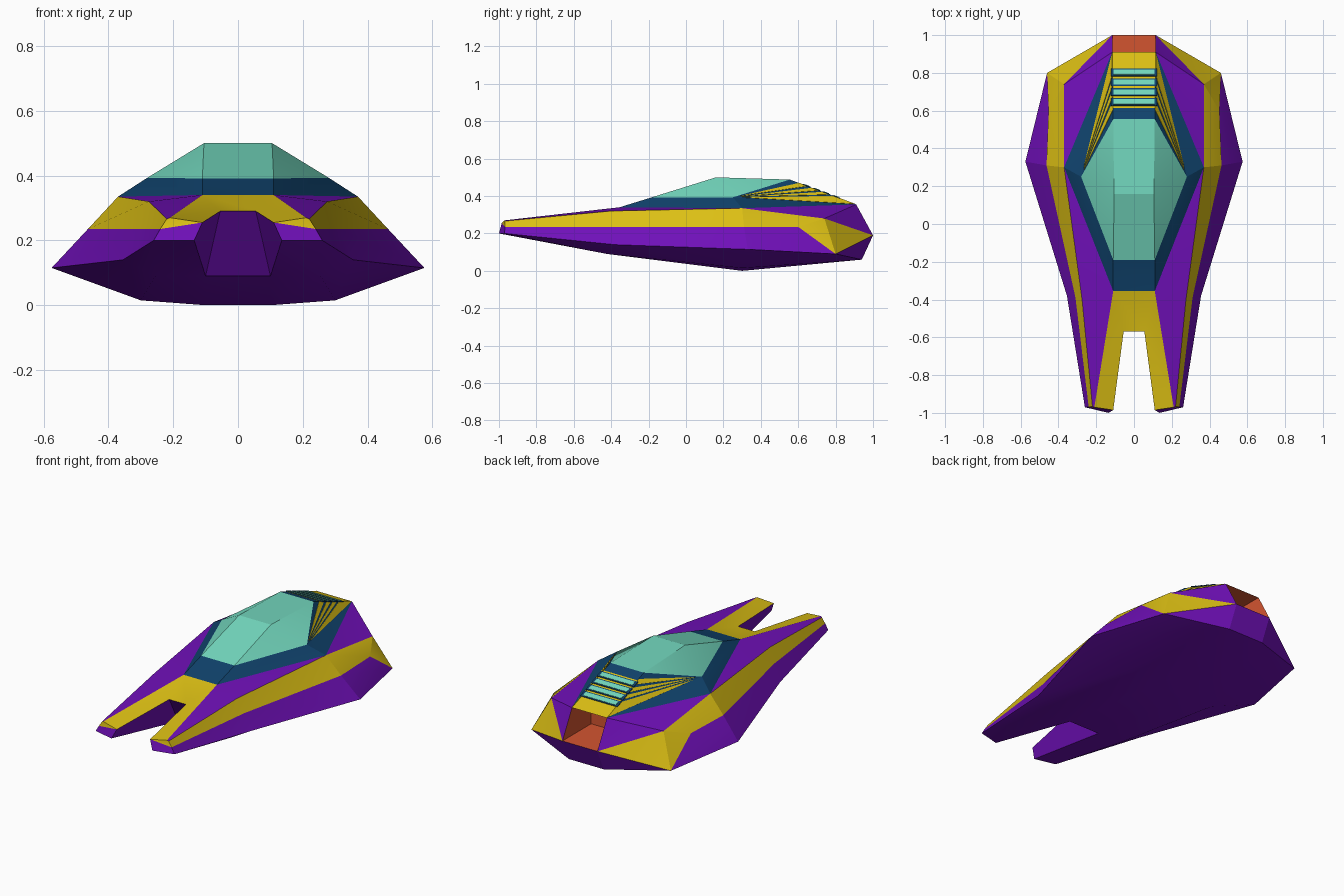
import bpy, bmesh, math
from mathutils import Vector

if "Cube" in bpy.data.objects:
    bpy.data.objects.remove(bpy.data.objects["Cube"])

# Flat colours (linear)
COLOURS = {
    "purple": (0.16, 0.005, 0.48), "yellow": (0.71, 0.52, 0.007),
    "dark_blue": (0.005, 0.055, 0.15), "teal": (0.17, 0.68, 0.51),
    "orange": (0.65, 0.09, 0.03)}
NAMES = list(COLOURS)
for n, c in COLOURS.items():
    bpy.data.materials.new(n).diffuse_color = (*c, 1)

# Key points of the right half of the hull
P = dict(
    a0=(.21, -.97, .27), a1=(.11, -.355, .34),                       # deck edge
    b0=(.22, -.967, .266), b1=(.275, -.4, .32), b2=(.37, .3, .335), b3=(.37, .74, .28),   # shoulder
    g0=(.24, -.968, .235), g1=(.31, -.39, .235), g2=(.463, .31, .235), g3=(.452, .6, .235),  # band base
    c0=(.26, -.97, .2), c1=(.355, -.38, .14), c2=(.575, .33, .115), c3=(.46, .8, .09),    # widest line
    d0=(.135, -1, .2), d1=(.255, -.42, .09), d2=(.3, .3, .015),      # belly edge
    e1=(.1, -.42, .09), e2=(.1, .3, 0), e3=(.115, .94, .06),         # keel
    n0=(.11, -.985, .255), n1=(.055, -.57, .29),                     # nose notch
    r0=(.115, .91, .355), r1=(.115, 1, .19),                         # exhaust opening
    s0=(.115, .73, .355), s1=(.115, .73, .19),                       # exhaust back
    t0=(.105, .16, .5), t1=(.11, .555, .488), h0=(.11, -.19, .391), h1=(.28, .25, .393))  # canopy
P = {k: Vector(v) for k, v in P.items()}
P["q0"] = P["t1"].lerp(P["r0"], .17)

# Side faces (mirrored) and centre edges (spanned across to their mirror image)
SIDES = {
    "purple": ["a0 a1 b1 b0", "a1 b2 b1", "b2 b3 r0", "b3 r1 r0", "g0 g1 c1 c0", "g1 g2 c2 c1",
               "g2 g3 c3 c2", "c3 r1 e3", "c2 c3 e3 d2", "d2 e3 e2", "d1 d2 e2 e1", "c1 c2 d2 d1",
               "c0 c1 d1 d0", "d0 d1 e1", "n0 d0 e1 n1", "n0 g0 c0 d0"],
    "yellow": ["a0 n0 n1 a1", "b0 b1 g1 g0", "b1 b2 g2 g1", "b2 b3 g3 g2", "b3 c3 g3", "b3 c3 r1",
               "a0 b0 g0 n0"],
    "dark_blue": ["a1 h0 h1 b2", "b2 h1 r0", "h1 t1 q0 r0"],
    "teal": ["h0 t0 h1", "t0 t1 h1"],
    "orange": ["r0 r1 s1 s0"]}
CENTRE = {
    "purple": ["r1 e3", "e3 e2", "e2 e1", "e1 n1"], "yellow": ["n1 a1", "q0 r0"],
    "dark_blue": ["a1 h0", "t1 q0"], "teal": ["h0 t0", "t0 t1"],
    "orange": ["r0 s0", "s0 s1", "s1 r1"]}


def mirror(p):
    return Vector((-p.x, p.y, p.z))


def finish(name, bm, mats):
    me = bpy.data.meshes.new(name)
    bm.to_mesh(me)
    bm.free()
    for m in mats:
        me.materials.append(bpy.data.materials[m])
    ob = bpy.data.objects.new(name, me)
    bpy.context.collection.objects.link(ob)
    return ob


# Hull with canopy, bands and exhaust recess
bm = bmesh.new()
V = {(k, s): bm.verts.new(p if s > 0 else mirror(p)) for k, p in P.items() for s in (1, -1)}
for i, n in enumerate(NAMES):
    for f in SIDES.get(n, []):
        for s in (1, -1):
            bm.faces.new([V[k, s] for k in f.split()]).material_index = i
    for f in CENTRE.get(n, []):
        a, b = f.split()
        bm.faces.new([V[a, 1], V[b, 1], V[b, -1], V[a, -1]]).material_index = i
bmesh.ops.recalc_face_normals(bm, faces=bm.faces[:])
hull = finish("hull", bm, NAMES)
bpy.context.view_layer.objects.active = hull
hull.select_set(True)
bpy.ops.object.shade_smooth_by_angle(angle=math.radians(18))


def plate(name, pts, lift, colour):
    """Thin plate laid on the hull, raised along its upward normal."""
    n = (pts[1] - pts[0]).cross(pts[2] - pts[0]).normalized()
    if n.z < 0:
        pts, n = pts[::-1], -n
    bm = bmesh.new()
    top = [bm.verts.new(p + n * lift) for p in pts]
    low = [bm.verts.new(p - n * .001) for p in pts]
    bm.faces.new(top)
    bm.faces.new(low[::-1])
    for i in range(len(pts)):
        j = (i + 1) % len(pts)
        bm.faces.new([top[j], top[i], low[i], low[j]])
    finish(name, bm, [colour])


def on_deck(y, x=None):
    """Point on the sloping rear deck edge at a given y."""
    p = P["t1"].lerp(P["r0"], (y - P["t1"].y) / (P["r0"].y - P["t1"].y))
    return p if x is None else Vector((x, p.y, p.z))


# Rear deck louvres: dark frames with teal slats
for k in range(4):
    y = .646 + .052 * k
    for part, w, h, lift, col in (("frame", .122, .02, .003, "dark_blue"),
                                  ("slat", .108, .0135, .005, "teal")):
        plate(f"louvre_{part}_{k}", [on_deck(y - h, -w), on_deck(y - h, w),
                                     on_deck(y + h, w), on_deck(y + h, -w)], lift, col)

# Yellow stripes fanning from the canopy corners to the louvres
for k, (y0, y1) in enumerate(((.605, .65), (.675, .712), (.733, .77), (.79, .905))):
    apex = P["h1"].lerp(on_deck((y0 + y1) / 2), .1)
    tri = [apex, on_deck(y0), on_deck(y1)]
    plate(f"stripe_right_{k}", tri, .002, "yellow")
    plate(f"stripe_left_{k}", [mirror(p) for p in tri], .002, "yellow")

for m in bpy.data.materials:
    if m.users and not m.is_grease_pencil:
        m.use_nodes = True
        m.node_tree.nodes["Principled BSDF"].inputs["Base Color"].default_value = m.diffuse_color
